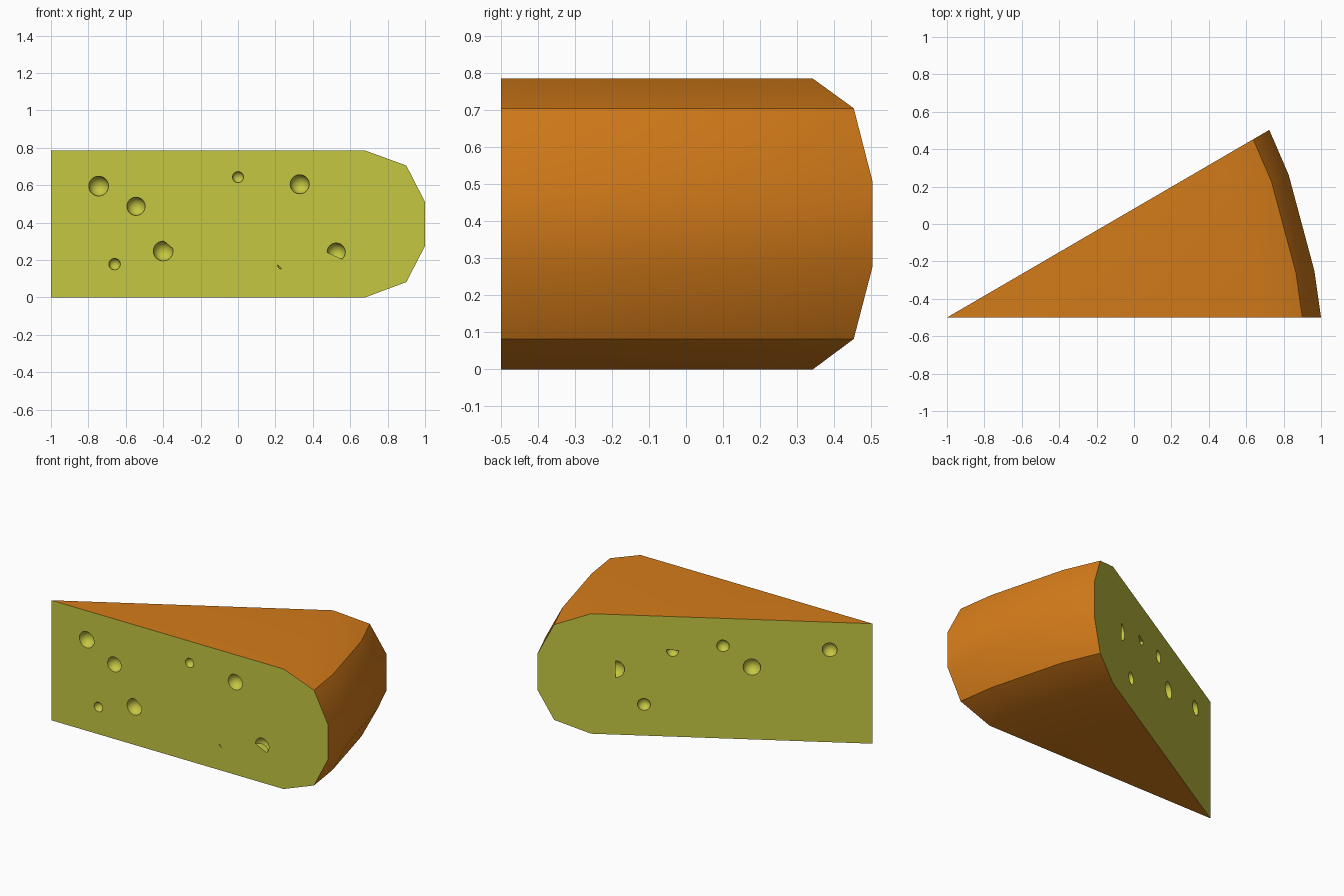
import bpy, bmesh
from math import radians, sin, cos
from mathutils import Vector

if "Cube" in bpy.data.objects:
    bpy.data.objects.remove(bpy.data.objects["Cube"])


def material(name, rgb):
    m = bpy.data.materials.new(name)
    m.diffuse_color = (*rgb, 1)
    m.use_nodes = True
    m.node_tree.nodes["Principled BSDF"].inputs["Base Color"].default_value = m.diffuse_color
    return m


MATS = [material("rind", (0.66, 0.20, 0.01)), material("cheese", (0.56, 0.57, 0.055))]
TIP = Vector((-1, -0.5, 0))


def make_object(name, bm):
    bmesh.ops.recalc_face_normals(bm, faces=bm.faces[:])
    me = bpy.data.meshes.new(name)
    bm.to_mesh(me)
    bm.free()
    for m in MATS:
        me.materials.append(m)
    ob = bpy.data.objects.new(name, me)
    bpy.context.collection.objects.link(ob)
    return ob


# wedge: bevelled rind profile (radius, height) swept around the tip
profile = [(1.68, 0), (1.9, 0.082), (2, 0.275), (2, 0.51), (1.9, 0.705), (1.68, 0.785)]
sweep = [(0, 1), (7.3, 0.99), (22.7, 0.99), (30.2, 0.997)]
bm = bmesh.new()
low, high = [bm.verts.new(TIP + Vector((0, 0, z))) for z in (0, 0.785)]
rings = [[bm.verts.new(TIP + Vector((r * k * cos(radians(a)), r * k * sin(radians(a)), z)))
          for r, z in profile] for a, k in sweep]
for p, q in zip(rings, rings[1:]):
    for i in range(len(profile) - 1):
        bm.faces.new((p[i], q[i], q[i + 1], p[i + 1]))
bm.faces.new([low] + [r[0] for r in rings])
bm.faces.new([high] + [r[-1] for r in rings])
for ring in (rings[0], rings[-1]):
    bm.faces.new([low] + ring + [high]).material_index = 1
wedge = make_object("cheese_wedge", bm)

# holes on each cut face: distance from tip, height, radius, optional (clip direction, clip offset)
front = [(0.255, 0.595, 0.053), (0.455, 0.487, 0.049), (0.60, 0.248, 0.053, 50, 0.043),
         (0.34, 0.178, 0.031), (1.0, 0.643, 0.03), (1.33, 0.605, 0.051),
         (1.525, 0.242, 0.049, -114, 0.021), (1.232, 0.172, 0.02, 45, -0.013)]
back = [(1.53, 0.428, 0.055), (1.36, 0.204, 0.039), (1.19, 0.56, 0.036, 95, 0.006),
        (0.89, 0.605, 0.038), (0.718, 0.473, 0.053), (1.04, 0.18, 0.05, -60, 0.013),
        (0.516, 0.29, 0.047), (0.255, 0.604, 0.045)]
bm = bmesh.new()
for angle, holes in ((0, front), (30.2, back)):
    u = Vector((cos(radians(angle)), sin(radians(angle)), 0))
    for d, z, r, *clip in holes:
        part = bmesh.new()
        bmesh.ops.create_uvsphere(part, u_segments=20, v_segments=12, radius=r)
        centre = TIP + u * d + Vector((0, 0, z))
        bmesh.ops.translate(part, verts=part.verts, vec=centre)
        if clip:
            n = u * cos(radians(clip[0])) + Vector((0, 0, sin(radians(clip[0]))))
            cut = bmesh.ops.bisect_plane(part, geom=part.verts[:] + part.edges[:] + part.faces[:],
                                         plane_co=centre + n * clip[1], plane_no=n, clear_outer=True)
            edges = [e for e in part.edges if e.is_boundary]
            bmesh.ops.contextual_create(part, geom=edges)
        bmesh.ops.recalc_face_normals(part, faces=part.faces[:])
        tmp = bpy.data.meshes.new("tmp")
        part.to_mesh(tmp)
        part.free()
        bm.from_mesh(tmp)
        bpy.data.meshes.remove(tmp)
for f in bm.faces:
    f.material_index = 1
cutter = make_object("hole_cutter", bm)
cutter.hide_render = True

# carve the holes, then smooth the gentle rind angles
mod = wedge.modifiers.new("holes", 'BOOLEAN')
mod.object, mod.operation, mod.solver = cutter, 'DIFFERENCE', 'EXACT'
bpy.context.view_layer.objects.active = wedge
wedge.select_set(True)
bpy.ops.object.modifier_apply(modifier=mod.name)
bpy.data.objects.remove(cutter)
bpy.ops.object.shade_smooth_by_angle(angle=radians(30))
